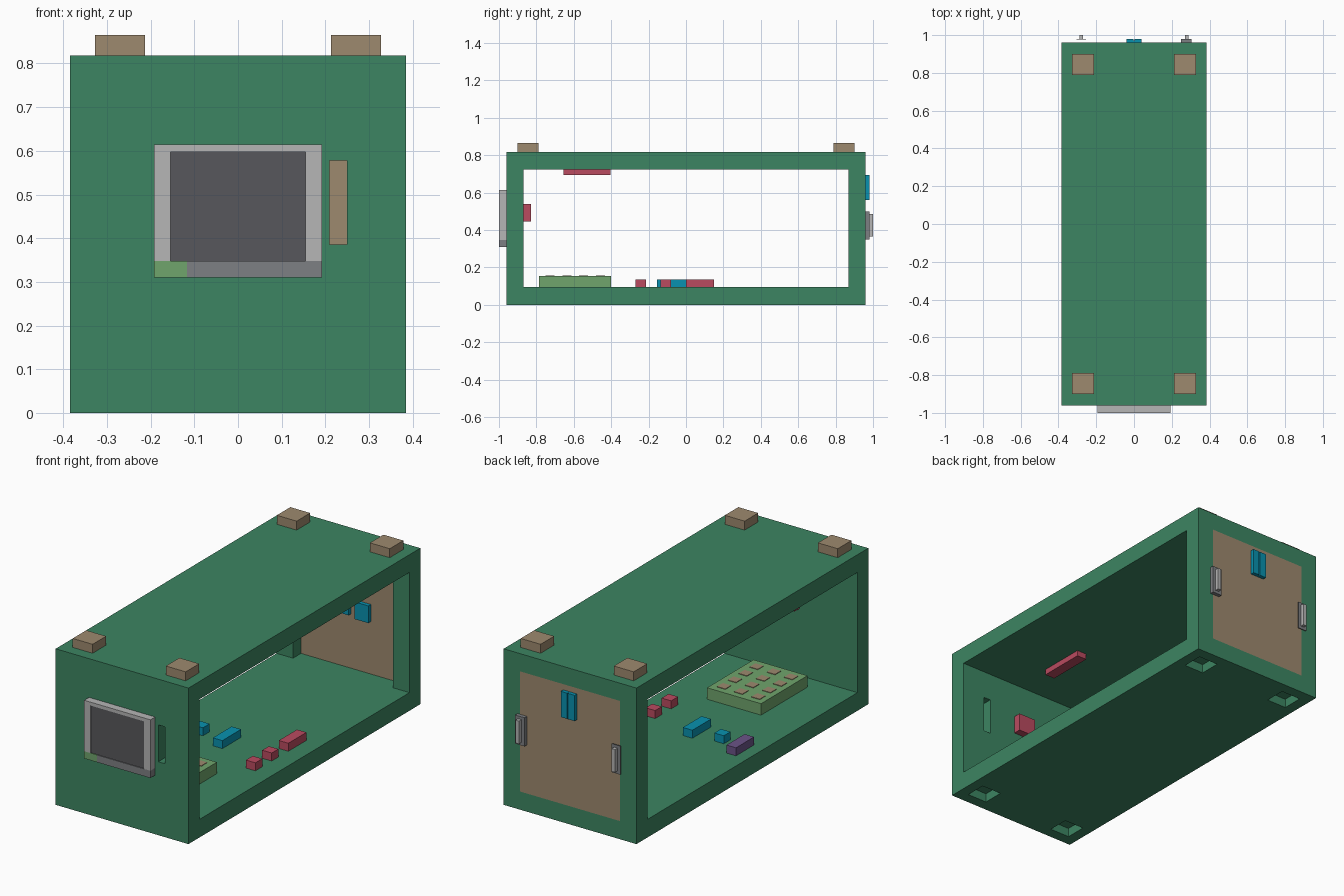
import bpy

if "Cube" in bpy.data.objects:
    bpy.data.objects.remove(bpy.data.objects["Cube"])

MATS = {}
COLORS = {"green": "3f8462", "brown": "9c886e", "red": "b84c60", "cyan": "1190ae",
          "pad": "6fa36c", "purple": "6a5486", "dark": "58585c", "light": "b4b4b4",
          "grey": "7d7f82"}


def material(key):
    if key not in MATS:
        h = COLORS[key]
        rgb = [(int(h[i:i + 2], 16) / 255) ** 2.2 for i in (0, 2, 4)]
        MATS[key] = bpy.data.materials.new(key)
        MATS[key].diffuse_color = (*rgb, 1)
    return MATS[key]


def box(name, x, y, z, color=None):
    """Box from (min, max) pairs along each axis."""
    bpy.ops.mesh.primitive_cube_add(size=1, location=[sum(p) / 2 for p in (x, y, z)])
    ob = bpy.context.object
    ob.name = name
    ob.scale = [p[1] - p[0] for p in (x, y, z)]
    bpy.ops.object.transform_apply(location=False, rotation=False, scale=True)
    if color:
        ob.data.materials.append(material(color))
    return ob


def around(c, half):
    return (c - half, c + half)


# hollow case, open through both long sides
case = box("case", (-.385, .385), (-.96, .96), (0, .818), "green")
cutters = [
    box("side_opening_cutter", (-.5, .5), (-.87, .87), (.095, .725)),
    box("back_opening_cutter", (-.29, .29), (.8, 1.1), (.095, .725)),
    box("front_slot_cutter", (.21, .25), (-1.1, -.8), (.385, .578)),
]

# stacking pegs on top, matching sockets underneath
for sx in (-1, 1):
    for sy in (-1, 1):
        px, py = around(sx * .27, .0575), around(sy * .845, .056)
        box("stacking_peg", px, py, (.818, .865), "brown")
        cutters.append(box("socket_cutter", px, py, (-.05, .047)))

for c in cutters:
    m = case.modifiers.new(c.name, "BOOLEAN")
    m.operation, m.solver, m.object = "DIFFERENCE", "EXACT", c
bpy.context.view_layer.objects.active = case
for m in list(case.modifiers):
    bpy.ops.object.modifier_apply(modifier=m.name)
for c in cutters:
    bpy.data.objects.remove(c, do_unlink=True)

# display on the front
for s in (-1, 1):
    box("display_side_frame", tuple(sorted((s * .155, s * .192))), (-1, -.96), (.348, .615), "light")
box("display_top_frame", (-.155, .155), (-1, -.96), (.597, .615), "light")
box("display_screen", (-.155, .155), (-.996, -.96), (.348, .597), "dark")
box("display_bottom_strip", (-.117, .192), (-1, -.96), (.31, .348), "grey")
box("display_indicator", (-.192, -.117), (-1, -.96), (.31, .348), "pad")

# back access panel with latch and two handles
box("back_panel", (-.29, .29), (.936, .96), (.095, .725), "brown")
for s in (-1, 1):
    box("latch_half", tuple(sorted((s * .003, s * .04))), (.96, .98), (.56, .695), "cyan")
box("latch_spine", (-.003, .003), (.96, .972), (.56, .695), "cyan")
box("inner_latch_large", (.035, .115), (.915, .936), (.37, .46), "cyan")
box("inner_latch_small", (-.035, .0), (.915, .936), (.38, .46), "cyan")
box("handle_base_right", (.25, .305), (.96, .98), (.35, .5), "grey")
box("handle_plate_left", (-.305, -.255), (.976, .98), (.35, .5), "grey")
for s in (-1, 1):
    box("handle_bar", around(s * .279, .01), (.98, 1), (.365, .485), "light")

# keypad on the floor with a 3 x 4 grid of keys
box("keypad", (-.155, .158), (-.785, -.4), (.095, .155), "pad")
for i in range(3):
    for j in range(4):
        box("key", around((i - 1) * .1, .024), around(-.5925 + (j - 1.5) * .09, .024),
            (.155, .158), "brown")

# small modules on the floor, ceiling and front wall
F = (.095, .137)
box("long_module_right", (.237, .292), (0, .15), F, "red")
box("cube_module_right_a", (.235, .29), (-.135, -.08), F, "red")
box("cube_module_right_b", (.235, .29), (-.27, -.213), F, "red")
box("long_module_centre", (-.037, .018), (-.155, 0), F, "cyan")
box("cube_module_left", (-.195, -.14), (-.09, -.035), F, "cyan")
box("long_module_left", (-.32, -.265), (-.107, .043), F, "purple")
box("ceiling_module", (-.027, .03), (-.655, -.405), (.695, .725), "red")
box("front_wall_module", (-.048, .052), (-.87, -.83), (.445, .54), "red")

for m in bpy.data.materials:
    if m.users and not m.is_grease_pencil:
        m.use_nodes = True
        m.node_tree.nodes["Principled BSDF"].inputs["Base Color"].default_value = m.diffuse_color
